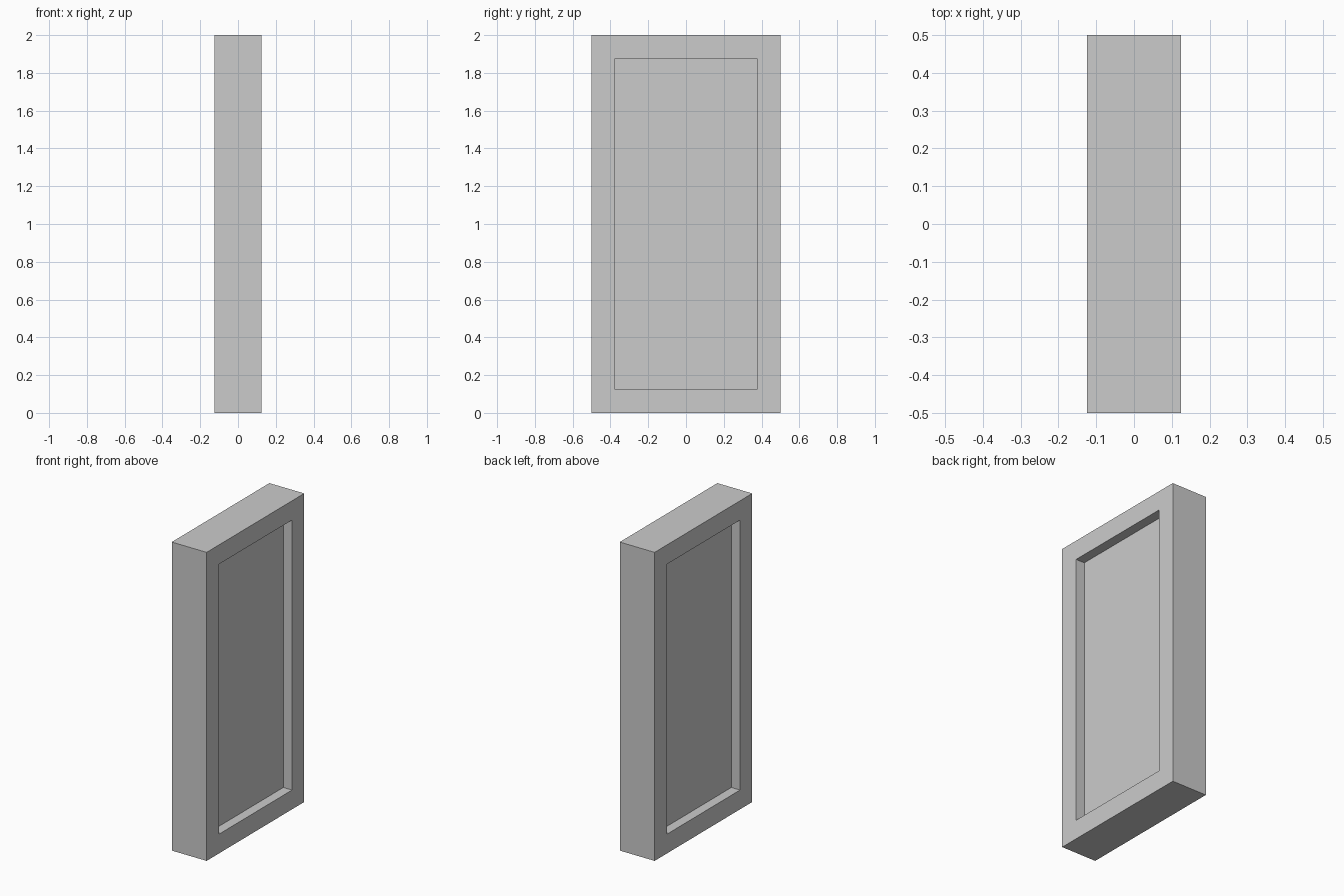
import bpy, bmesh
from mathutils import Matrix, Vector

if "Cube" in bpy.data.objects:
    bpy.data.objects.remove(bpy.data.objects["Cube"])

THICK, WIDTH, HEIGHT = 0.25, 1.0, 2.0
BORDER, RECESS = 0.125, 0.0625

# Solid slab standing on the ground
bm = bmesh.new()
bmesh.ops.create_cube(bm, size=1.0, matrix=Matrix.Translation((0, 0, HEIGHT / 2))
                      @ Matrix.Diagonal((THICK, WIDTH, HEIGHT, 1)))
bm.normal_update()

# Sunken panel inside an even border on both broad sides
for side in (1, -1):
    face = next(f for f in bm.faces if f.normal.x * side > 0.9
                and f.calc_area() > 1.9)
    bmesh.ops.inset_region(bm, faces=[face], thickness=BORDER, use_even_offset=True)
    panel = bmesh.ops.extrude_discrete_faces(bm, faces=[face])["faces"][0]
    bmesh.ops.translate(bm, verts=panel.verts, vec=Vector((-side * RECESS, 0, 0)))
    bm.normal_update()

bmesh.ops.recalc_face_normals(bm, faces=bm.faces)
mesh = bpy.data.meshes.new("door_panel")
bm.to_mesh(mesh)
bm.free()
bpy.context.collection.objects.link(bpy.data.objects.new("door_panel", mesh))
